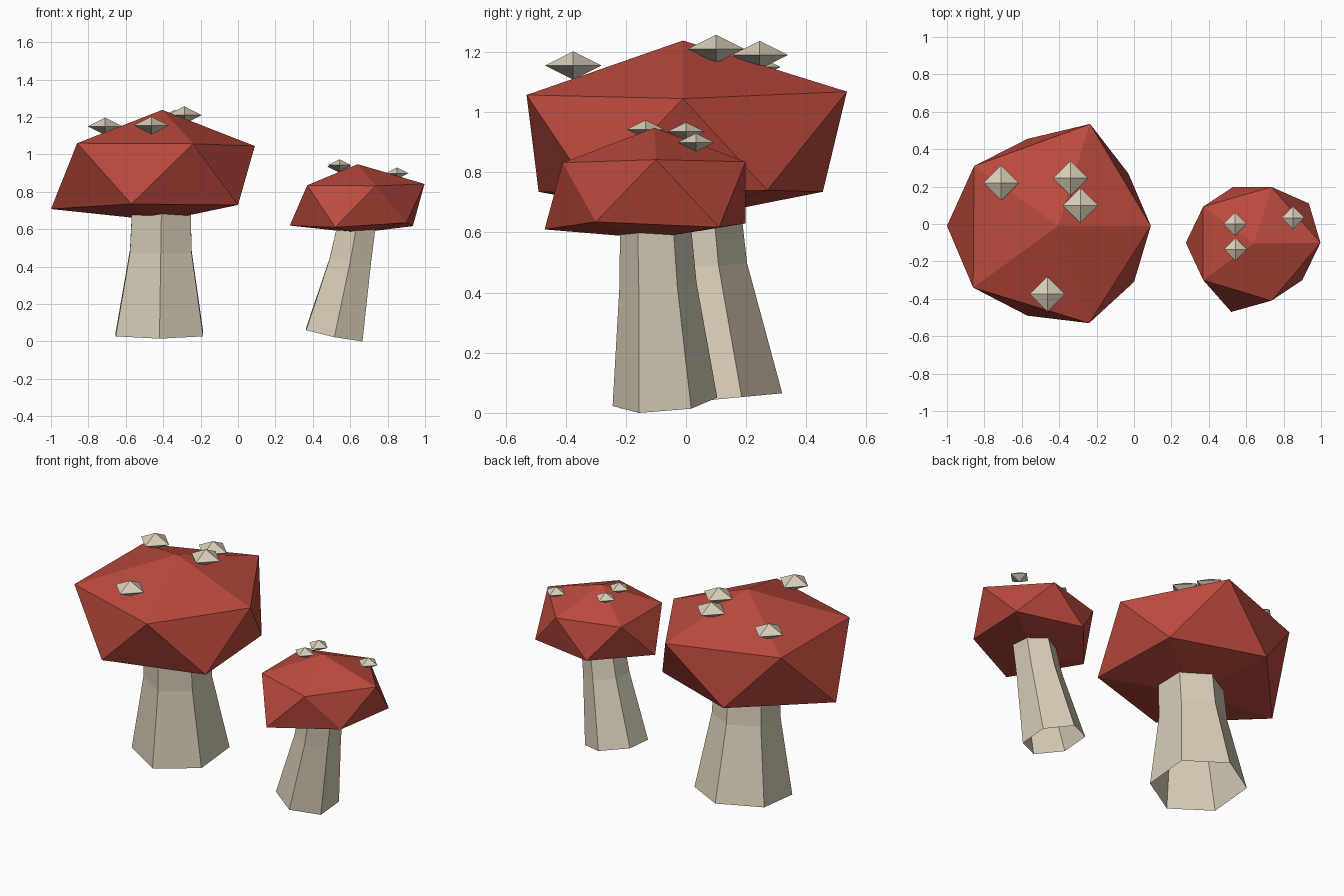
import bpy, bmesh, math

if "Cube" in bpy.data.objects:
    bpy.data.objects.remove(bpy.data.objects["Cube"])


def material(name, rgb):
    m = bpy.data.materials.new(name)
    m.diffuse_color = (*rgb, 1)
    m.use_nodes = True
    m.node_tree.nodes["Principled BSDF"].inputs["Base Color"].default_value = m.diffuse_color
    return m


RED = material("cap red", (0.50, 0.068, 0.047))
CREAM = material("stem cream", (0.69, 0.62, 0.48))


def make_object(name, verts, faces, mat):
    me = bpy.data.meshes.new(name)
    me.from_pydata(verts, [], faces)
    me.materials.append(mat)
    bm = bmesh.new()
    bm.from_mesh(me)
    bmesh.ops.recalc_face_normals(bm, faces=bm.faces)
    bm.to_mesh(me)
    bm.free()
    ob = bpy.data.objects.new(name, me)
    bpy.context.collection.objects.link(ob)
    return ob


def cap(name, top, upper, lower, bottom):
    """Uneven icosahedron: five-point upper and lower rings, staggered.
    lower[i] lies between upper[i] and upper[i + 1]."""
    verts = [top, *upper, *lower, bottom]
    faces = []
    for i in range(5):
        j = (i + 1) % 5
        u0, u1, l0, l1 = 1 + i, 1 + j, 6 + i, 6 + j
        faces += [(0, u0, u1), (u0, l0, u1), (l0, l1, u1), (l0, 11, l1)]
    make_object(name, verts, faces, RED)


def stem(name, rings):
    """Open six-sided tube; each ring is centre x, y, z, radius, z slope in x and y."""
    verts, faces = [], []
    for cx, cy, cz, r, sx, sy in rings:
        for k in range(6):
            a = math.radians(90 + 60 * k)
            dx, dy = r * math.cos(a), r * math.sin(a)
            verts.append((cx + dx, cy + dy, cz + sx * dx + sy * dy))
    for n in range(len(rings) - 1):
        for k in range(6):
            a, b = n * 6 + k, n * 6 + (k + 1) % 6
            faces.append((a, b, b + 6, a + 6))
    make_object(name, verts, faces, CREAM)


def spots(name, centres, r):
    """Flattened octahedra sitting on the cap."""
    ring = [(r, 0, 0), (0, r, 0), (-r, 0, 0), (0, -r, 0)]
    faces = []
    for k in range(4):
        faces += [(k, (k + 1) % 4, 4), ((k + 1) % 4, k, 5)]
    for i, (x, y, z) in enumerate(centres):
        local = ring + [(0, 0, r / 2), (0, 0, -r / 2)]
        verts = [(x + a, y + b, z + c) for a, b, c in local]
        make_object(f"{name}_{i + 1}", verts, faces, CREAM)


# Large mushroom
cap("large_cap", (-0.405, -0.01, 1.238),
    [(0.09, -0.01, 1.045), (-0.235, 0.535, 1.068), (-0.855, 0.31, 1.06),
     (-0.86, -0.34, 1.06), (-0.24, -0.53, 1.057)],
    [(-0.03, 0.27, 0.74), (-0.57, 0.455, 0.735), (-1.0, -0.01, 0.708),
     (-0.57, -0.49, 0.735), (0.0, -0.31, 0.73)],
    (-0.405, 0.0, 0.645))
stem("large_stem", [(-0.42, 0.05, 0.04, 0.27, 0, 0.093),
                    (-0.413, 0.013, 0.483, 0.19, 0, 0.08),
                    (-0.408, -0.01, 0.80, 0.178, 0, 0.03)])
spots("large_spot", [(-0.71, 0.22, 1.15), (-0.34, 0.245, 1.19),
                     (-0.287, 0.10, 1.21), (-0.463, -0.375, 1.155)], 0.094)

# Small mushroom
cap("small_cap", (0.64, -0.105, 0.948),
    [(0.997, -0.10, 0.842), (0.735, 0.198, 0.835), (0.37, 0.093, 0.835),
     (0.37, -0.30, 0.835), (0.735, -0.41, 0.832)],
    [(0.935, 0.11, 0.617), (0.53, 0.198, 0.63), (0.277, -0.10, 0.62),
     (0.52, -0.47, 0.61), (0.90, -0.30, 0.635)],
    (0.64, -0.11, 0.58))
stem("small_stem", [(0.515, -0.07, 0.037, 0.174, -0.2, 0.08),
                    (0.60, -0.093, 0.43, 0.128, -0.1, 0.03),
                    (0.648, -0.105, 0.70, 0.114, 0, 0)])
spots("small_spot", [(0.54, 0.0, 0.935), (0.543, -0.135, 0.943),
                     (0.85, 0.033, 0.899)], 0.062)
